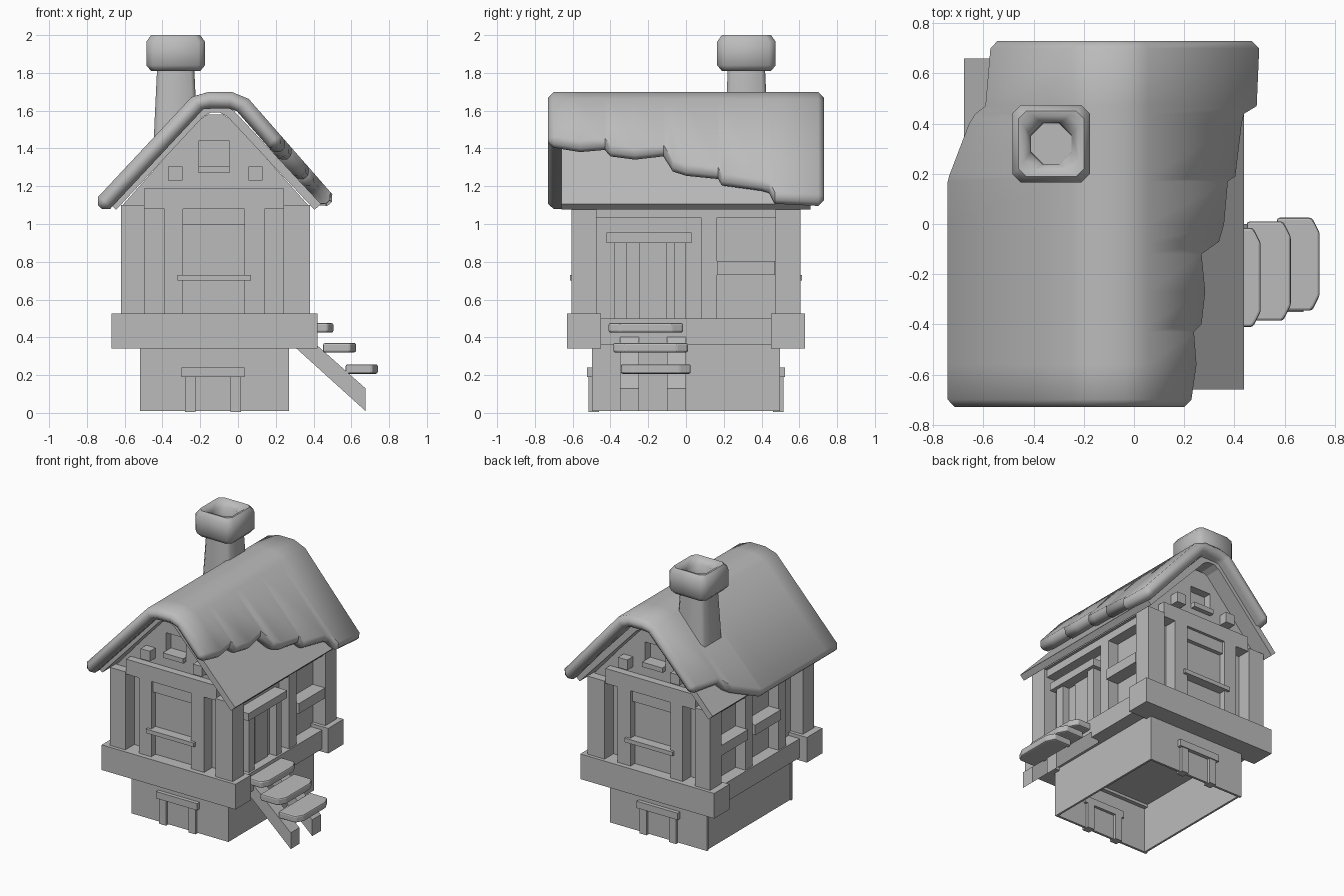
import bpy, bmesh
from mathutils import Vector

old = bpy.data.objects.get("Cube")
if old:
    bpy.data.objects.remove(old, do_unlink=True)

GREY = (0.5, 0.5, 0.5, 1)
mat = bpy.data.materials.new("plain grey")
mat.use_nodes = True
mat.diffuse_color = GREY
for node in mat.node_tree.nodes:
    if node.type == 'BSDF_PRINCIPLED':
        node.inputs["Base Color"].default_value = GREY


def loft(name, rings, smooth=False, bevel=0):
    """Skin equal rings of points and close both ends with strips."""
    bm = bmesh.new()
    vs = [[bm.verts.new(p) for p in r] for r in rings]
    n = len(rings[0])
    for a, b in zip(vs, vs[1:]):
        for i in range(n):
            j = (i + 1) % n
            bm.faces.new((a[i], a[j], b[j], b[i]))
    for r in (vs[0], vs[-1]):
        for i in range(n // 2 - 1):
            bm.faces.new((r[i], r[i + 1], r[n - 2 - i], r[n - 1 - i]))
    bmesh.ops.recalc_face_normals(bm, faces=bm.faces)
    if bevel:
        bmesh.ops.bevel(bm, geom=bm.edges[:], offset=bevel, segments=2,
                        profile=0.5, affect='EDGES')
    me = bpy.data.meshes.new(name)
    bm.to_mesh(me)
    bm.free()
    me.materials.append(mat)
    ob = bpy.data.objects.new(name, me)
    bpy.context.collection.objects.link(ob)
    if smooth:
        bpy.ops.object.select_all(action='DESELECT')
        ob.select_set(True)
        bpy.context.view_layer.objects.active = ob
        bpy.ops.object.shade_smooth_by_angle(angle=0.9)
    return ob


def box(name, x0, x1, y0, y1, z0, z1):
    return loft(name, [[(x0, y0, z), (x1, y0, z), (x1, y1, z), (x0, y1, z)] for z in (z0, z1)])


def prism_y(name, pts, y0, y1):
    return loft(name, [[(x, y, z) for x, z in pts] for y in (y0, y1)])


def roof_ring(y, knees, slopes, xl, xr, h, c):
    """Cross-section of a bent roof slab with chamfered eaves."""
    (xa, za), (xb, zb) = knees[0], knees[-1]
    pts = [Vector(p) for p in [(xl, za + (xl - xa) * slopes[0]), *knees,
                               (xr, zb - (xr - xb) * slopes[1])]]
    top, bot = [], []
    last = len(pts) - 1
    for i, p in enumerate(pts):
        t = (pts[min(i + 1, last)] - pts[max(i - 1, 0)]).normalized()
        nrm = Vector((-t.y, t.x))
        rows = [(p, h)]
        if i == 0:
            rows = [(p, h - c), (p + t * c, h)]
        elif i == last:
            rows = [(p - t * c, h), (p, h - c)]
        for q, d in rows:
            top.append(q + nrm * d)
            bot.append(q - nrm * d)
    return [(p.x, y, p.y) for p in top + bot[::-1]]


# Thatch with ragged eaves: y, left edge, right edge
KNEES = [(-0.215, 1.64), (-0.15, 1.655), (-0.04, 1.655), (0.025, 1.63)]
SLOPES = (1.07, 1.14)
EAVES = [(-.7, -.73, .215), (-.56, -.73, .235), (-.43, -.73, .225), (-.4, -.73, .255),
         (-.27, -.73, .27), (-.12, -.73, .255), (-.07, -.73, .325), (0, -.73, .345),
         (.17, -.73, .36), (.19, -.725, .39), (.4, -.645, .415), (.44, -.62, .425),
         (.47, -.58, .475), (.7, -.56, .485)]
rings = [roof_ring(y, KNEES, SLOPES, a, b, 0.045, 0.03) for y, a, b in EAVES]
for at, (y, a, b), s in ((0, EAVES[0], -1), (len(rings) + 1, EAVES[-1], 1)):
    rings.insert(at, roof_ring(y + s * 0.03, KNEES, SLOPES, a + .02, b - .02, 0.015, 0.01))
loft("thatch", rings, smooth=True)

# Roof boards under the thatch
BOARD = [(-0.20, 1.585), (-0.15, 1.612), (-0.09, 1.612), (-0.04, 1.585)]
loft("roof_boards", [roof_ring(y, BOARD, (1.07, 1.07), -.662, .422, 0.023, 0.001)
                     for y in (-0.66, 0.66)])


# Chimney from chamfered square rings
def square_ring(half, c, z, cx=-0.33, cy=0.32):
    k = half - c
    return [(cx + x, cy + y, z) for x, y in
            ((half, -k), (half, k), (k, half), (-k, half),
             (-half, k), (-half, -k), (-k, -half), (k, -half))]


loft("chimney_shaft", [square_ring(.12, .02, 1.35), square_ring(.11, .02, 1.58),
                       square_ring(.098, .02, 1.83)], smooth=True)
loft("chimney_cap", [square_ring(.13, .03, 1.81), square_ring(.155, .035, 1.84),
                     square_ring(.155, .035, 1.965), square_ring(.13, .03, 2.0),
                     square_ring(.11, .04, 1.995), square_ring(.082, .048, 1.96),
                     square_ring(.08, .047, 1.86)], smooth=True)

# Wall core and gables with a recessed attic window
box("wall_core", -0.52, 0.28, -0.5, 0.5, 0.36, 1.12)
gable = prism_y("gables", [(-.62, 1.09), (-.21, 1.55), (-.16, 1.58),
                           (-.08, 1.58), (-.03, 1.55), (.38, 1.09)], -0.54, 0.54)
cut = box("attic_window_cutter", -0.21, -0.045, -0.7, 0.7, 1.27, 1.44)
cut.hide_render = True
cut.hide_viewport = True
mod = gable.modifiers.new("window", 'BOOLEAN')
mod.object = cut
mod.solver = 'EXACT'
box("attic_panes", -0.22, -0.035, -0.48, 0.48, 1.26, 1.45)

# Front and back, built alike
for side, s in (("front", -1), ("back", 1)):
    def fbox(part, x0, x1, d0, d1, z0, z1):
        y0, y1 = sorted((s * d0, s * d1))
        box(side + "_" + part, x0, x1, y0, y1, z0, z1)

    fbox("sill_beam", -0.67, 0.42, 0.45, 0.63, 0.34, 0.525)
    fbox("left_corner_post", 0.24, 0.38, 0.475, 0.605, 0.5, 1.1)
    fbox("right_corner_post", -0.62, -0.495, 0.475, 0.605, 0.5, 1.1)
    fbox("left_window_post", 0.035, 0.14, 0.48, 0.595, 0.5, 1.08)
    fbox("right_window_post", -0.39, -0.29, 0.48, 0.595, 0.5, 1.08)
    fbox("cross_beam", -0.495, 0.24, 0.48, 0.595, 1.08, 1.19)
    fbox("window_pane", -0.29, 0.035, 0.48, 0.545, 0.5, 1.08)
    fbox("window_lintel", -0.29, 0.035, 0.5, 0.575, 0.995, 1.08)
    fbox("window_sill", -0.32, 0.07, 0.5, 0.615, 0.70, 0.73)
    fbox("attic_sill", -0.21, -0.045, 0.48, 0.575, 1.27, 1.305)
    for x in (-0.37, 0.055):
        fbox("joist_end", x, x + 0.075, 0.5, 0.605, 1.23, 1.305)
    # Cellar hatch frame
    fbox("cellar_lintel", -0.30, 0.035, 0.46, 0.525, 0.19, 0.24)
    for x in (-0.28, -0.04):
        fbox("cellar_post", x, x + 0.055, 0.46, 0.517, 0.005, 0.19)
    fbox("cellar_wall", -0.52, 0.27, 0.48, 0.497, 0.01, 0.35)

# Long sides: cellar wall, floor beam, eave beam, posts
for side, s in (("left", 1), ("right", -1)):
    def sbox(part, d0, d1, y0, y1, z0, z1):
        x0, x1 = sorted((-0.12 + s * d0, -0.12 + s * d1))
        box(side + "_" + part, x0, x1, y0, y1, z0, z1)

    sbox("cellar_wall", 0.375, 0.39, -0.48, 0.48, 0.01, 0.365)
    sbox("floor_beam", 0.36, 0.49, -0.45, 0.45, 0.36, 0.5)
    sbox("eave_beam", 0.38, 0.48, -0.48, 0.475, 1.035, 1.09)
    sbox("middle_post", 0.38, 0.48, 0.08, 0.165, 0.5, 1.035)
    sbox("window_sill", 0.38, 0.5, 0.165, 0.47, 0.73, 0.805)
    if s < 0:
        sbox("second_window_sill", 0.38, 0.5, -0.22, 0.08, 0.73, 0.805)
        sbox("second_post", 0.38, 0.48, -0.305, -0.22, 0.5, 1.035)
    else:
        # Door
        sbox("door_lintel", 0.38, 0.5, -0.42, 0.03, 0.90, 0.955)
        sbox("door_front_jamb", 0.38, 0.475, -0.38, -0.315, 0.5, 0.90)
        sbox("door_back_jamb", 0.38, 0.475, -0.06, 0.0, 0.5, 0.90)
        sbox("door_leaf", 0.38, 0.42, -0.315, -0.06, 0.5, 0.90)
        sbox("door_plank", 0.4, 0.43, -0.245, -0.10, 0.5, 0.90)

# Stairs to the door
for y in (-0.35, -0.10):
    prism_y("stair_stringer", [(.305, .345), (.36, .41), (.675, .13), (.675, .01)], y, y + 0.1)
for x0, x1, y0, y1, z in ((.34, .505, -.41, -.015, .425), (.45, .625, -.385, .01, .32),
                          (.57, .74, -.345, .025, .207)):
    plan = [(x0, y0), (x1 - .03, y0), (x1, y0 + .06), (x1, y1 - .06), (x1 - .03, y1), (x0, y1)]
    loft("stair_tread", [[(x, y, h) for x, y in plan] for h in (z, z + 0.05)], bevel=0.01)
